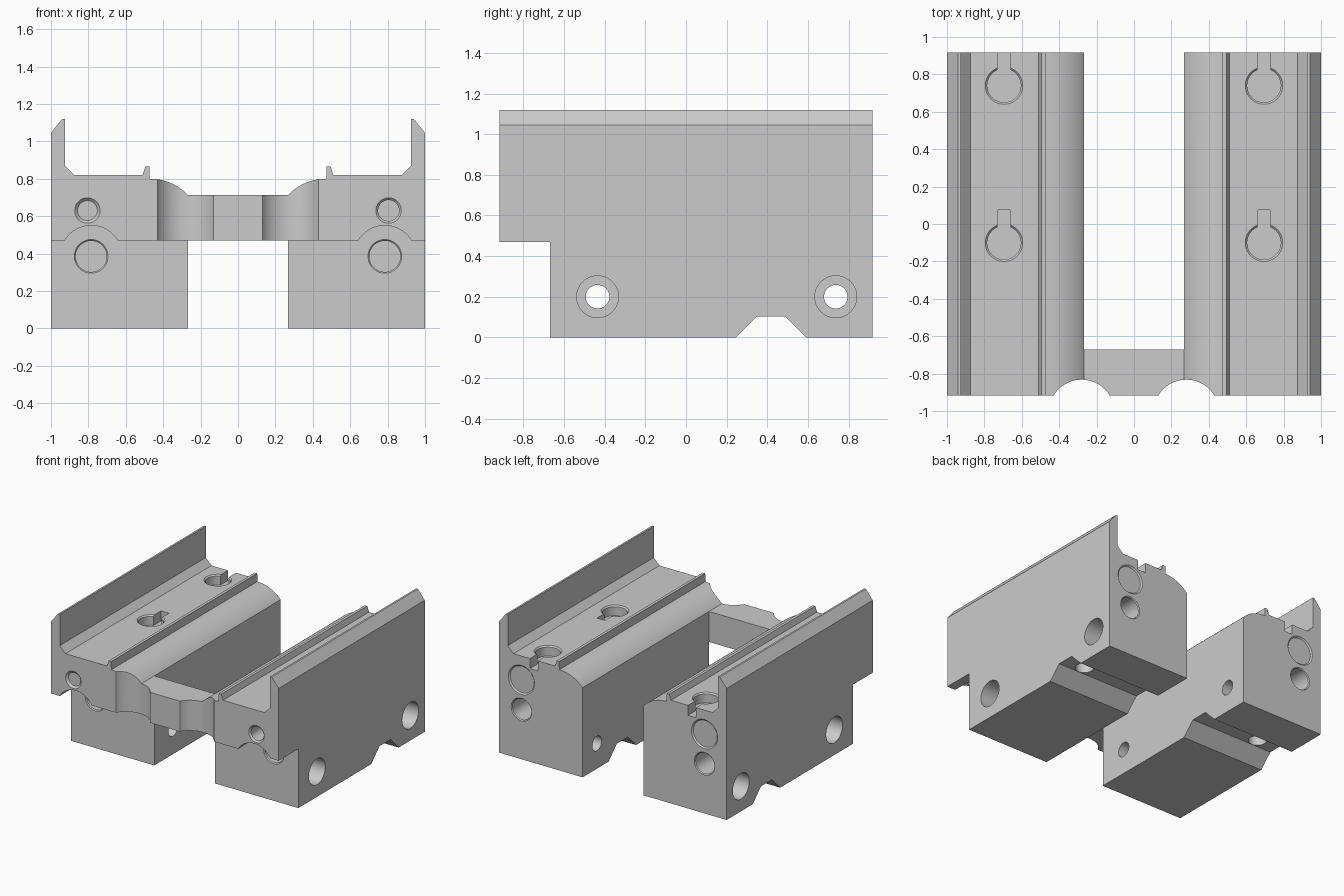
import bpy, bmesh, math
from mathutils import Vector

if "Cube" in bpy.data.objects:
    bpy.data.objects.remove(bpy.data.objects["Cube"])

grey = bpy.data.materials.new("machined grey")
grey.diffuse_color = (0.6, 0.6, 0.6, 1)
grey.use_nodes = True
grey.node_tree.nodes["Principled BSDF"].inputs["Base Color"].default_value = grey.diffuse_color


def make(name, bm):
    bmesh.ops.recalc_face_normals(bm, faces=bm.faces)
    me = bpy.data.meshes.new(name)
    bm.to_mesh(me)
    bm.free()
    ob = bpy.data.objects.new(name, me)
    bpy.context.collection.objects.link(ob)
    me.materials.append(grey)
    return ob


def prism(name, pts, move):
    """Extrude a closed 3D outline along a vector."""
    bm = bmesh.new()
    face = bm.faces.new([bm.verts.new(p) for p in pts])
    ext = bmesh.ops.extrude_face_region(bm, geom=[face])
    bmesh.ops.translate(bm, vec=move, verts=[v for v in ext["geom"] if isinstance(v, bmesh.types.BMVert)])
    return make(name, bm)


def box(name, x0, x1, y0, y1, z0, z1):
    return prism(name, [(x0, y0, z0), (x1, y0, z0), (x1, y1, z0), (x0, y1, z0)], (0, 0, z1 - z0))


def rod(name, a, b, r0, r1=None):
    """Cylinder or cone from point a to point b."""
    a, b = Vector(a), Vector(b)
    bm = bmesh.new()
    bmesh.ops.create_cone(bm, cap_ends=True, segments=48, radius1=r0,
                          radius2=r0 if r1 is None else r1, depth=(b - a).length)
    bm.transform((b - a).to_track_quat('Z', 'Y').to_matrix().to_4x4())
    bmesh.ops.translate(bm, vec=(a + b) / 2, verts=bm.verts)
    return make(name, bm)


def cut(cutter):
    mod = body.modifiers.new("cut", 'BOOLEAN')
    mod.operation, mod.solver, mod.object = 'DIFFERENCE', 'EXACT', cutter
    bpy.context.view_layer.objects.active = body
    bpy.ops.object.modifier_apply(modifier=mod.name)
    bpy.data.objects.remove(cutter)


# Body: symmetric cross-section with side walls, ribs and rounded inner shoulders
R = 0.278
half = [(1, 0), (1, 1.045), (0.94, 1.12), (0.925, 1.12), (0.925, 0.87), (0.875, 0.82),
        (0.51, 0.82), (0.495, 0.865), (0.473, 0.865), (0.472, 0.80)]
sweep = math.asin(0.203 / R)
half += [(0.47 - R * math.sin(sweep * i / 12), 0.80 - R + R * math.cos(sweep * i / 12)) for i in range(1, 13)]
outline = half + [(-x, z) for x, z in reversed(half)]
body = prism("clamp_body", [(x, -0.917, z) for x, z in outline], (0, 1.834, 0))

# Central channel, leaving the front bridge
cut(box("channel", -0.267, 0.267, -0.67, 2, -1, 2))

# Step under the front, with a clearance arc above each lower hole
a0 = math.asin(0.085 / 0.165)
arc = [(0.785 + 0.165 * math.cos(t), 0.385 + 0.165 * math.sin(t))
       for t in (a0 + (math.pi - 2 * a0) * i / 20 for i in range(21))]
step = [(2, -1), (2, 0.47)] + arc
step += [(-x, z) for x, z in reversed(step)]
cut(prism("front_step", [(x, -2, z) for x, z in step], (0, 1.33, 0)))

# Trapezoid groove across the bottom
cut(prism("bottom_groove", [(-2, y, z) for y, z in
          [(0.235, -0.01), (0.348, 0.103), (0.487, 0.103), (0.6, -0.01)]], (4, 0, 0)))

for s in (-1, 1):
    # Front scoops beside the bridge
    cut(rod("scoop", (s * 0.28, -1.007, -1), (s * 0.28, -1.007, 2), 0.175))
    # Lower lengthwise holes, blind from both ends with chamfered rims
    x = s * 0.785
    cut(rod("lower_front", (x, -1, 0.385), (x, -0.3, 0.385), 0.083))
    cut(rod("lower_front_rim", (x, -0.68, 0.385), (x, -0.66, 0.385), 0.1, 0.08))
    x = s * 0.805
    cut(rod("lower_back", (x, 1, 0.395), (x, 0.5, 0.395), 0.083))
    cut(rod("lower_back_rim", (x, 0.927, 0.395), (x, 0.907, 0.395), 0.1, 0.08))
    # Upper lengthwise through hole with wide rear bore
    cut(rod("upper_hole", (x, -1, 0.63), (x, 1, 0.63), 0.056))
    cut(rod("upper_front_rim", (x, -0.927, 0.63), (x, -0.902, 0.63), 0.078, 0.053))
    cut(rod("upper_back", (x, 1, 0.63), (x, 0.5, 0.63), 0.105))
    cut(rod("upper_back_rim", (x, 0.927, 0.63), (x, 0.907, 0.63), 0.125, 0.105))
    # Cross holes with counterbores on the outer side
    for y in (-0.435, 0.737):
        cut(rod("cross_hole", (s * 0.1, y, 0.2), (s * 1.1, y, 0.2), 0.058))
        cut(rod("counterbore", (s * 0.7, y, 0.2), (s * 1.1, y, 0.2), 0.103))
    # Blind hole in the groove ceiling
    cut(rod("groove_hole", (s * 0.82, 0.417, 0.05), (s * 0.82, 0.417, 0.3), 0.067))
    # Keyhole pockets in the top deck
    for y, end in ((-0.1, 0.075), (0.74, 1.0)):
        x = s * 0.695
        cut(rod("pocket", (x, y, 0.74), (x, y, 0.9), 0.09))
        cut(rod("pocket_rim", (x, y, 0.81), (x, y, 0.83), 0.09, 0.11))
        cut(box("pocket_slot", x - 0.035, x + 0.035, y, end, 0.74, 0.9))

bpy.ops.object.select_all(action='DESELECT')
body.select_set(True)
bpy.context.view_layer.objects.active = body
bpy.ops.object.shade_smooth_by_angle(angle=math.radians(25))
